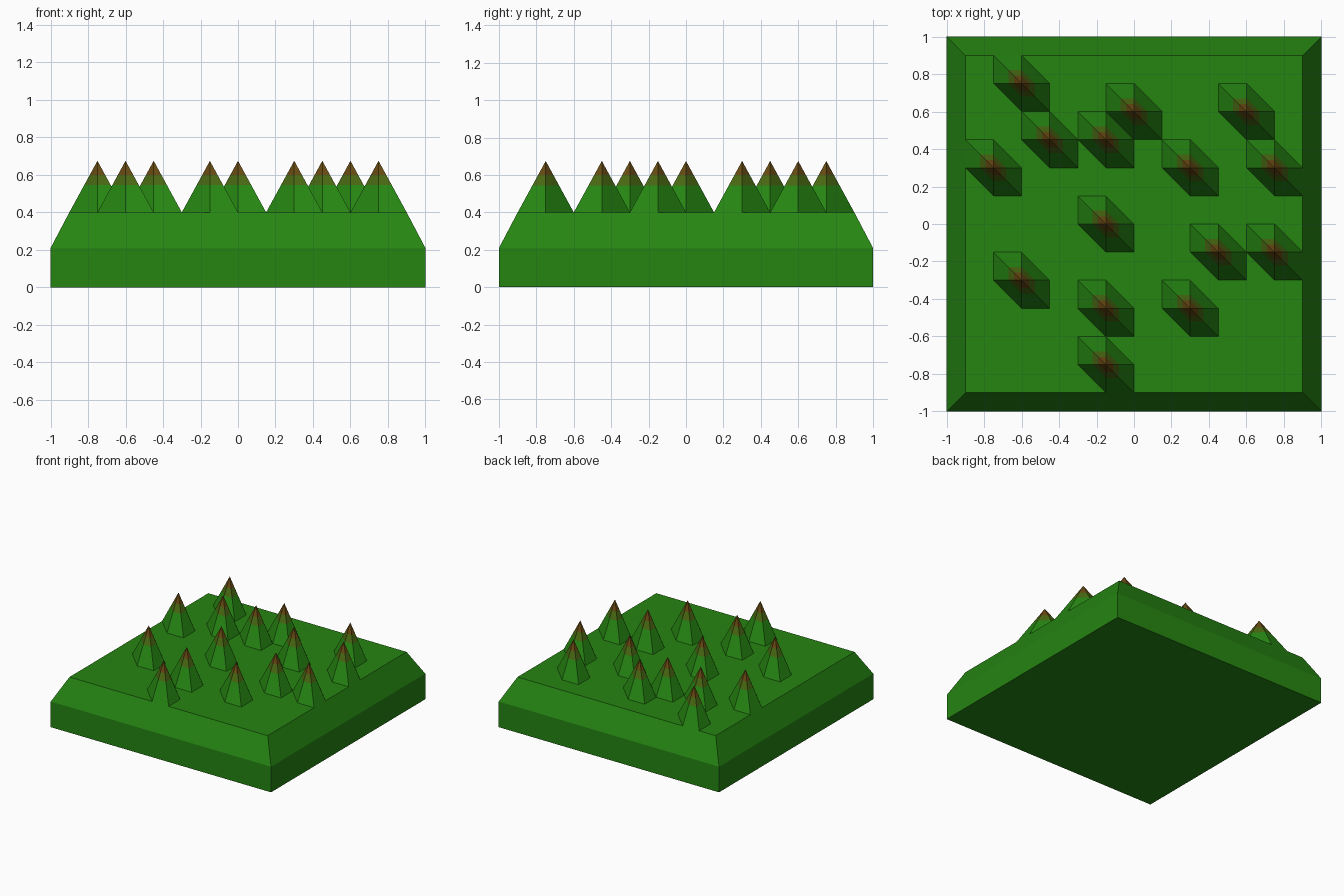
import bpy, bmesh

if "Cube" in bpy.data.objects:
    bpy.data.objects.remove(bpy.data.objects["Cube"])

CELL = 0.15                       # terrain grid step
Z_EDGE, Z_TOP, Z_PEAK = 0.21, 0.40, 0.675


def material(name, rgb):
    m = bpy.data.materials.new(name)
    m.diffuse_color = (*rgb, 1)
    m.use_nodes = True
    m.node_tree.nodes["Principled BSDF"].inputs["Base Color"].default_value = m.diffuse_color
    return m


grass = material("grass green", (0.019, 0.235, 0.006))
olive = material("olive slope", (0.065, 0.135, 0.006))
earth = material("earth brown", (0.13, 0.065, 0.006))


def finish(bm, name, mats):
    bmesh.ops.recalc_face_normals(bm, faces=bm.faces)
    me = bpy.data.meshes.new(name)
    bm.to_mesh(me)
    bm.free()
    for m in mats:
        me.materials.append(m)
    ob = bpy.data.objects.new(name, me)
    bpy.context.collection.objects.link(ob)
    return ob


# Ground block with sloping upper rim
bm = bmesh.new()
rings = []
for half, z in ((1, 0), (1, Z_EDGE), (0.9, Z_TOP)):
    rings.append([bm.verts.new((sx * half, sy * half, z))
                  for sx, sy in ((-1, -1), (1, -1), (1, 1), (-1, 1))])
for lo, hi in zip(rings, rings[1:]):
    for i in range(4):
        j = (i + 1) % 4
        bm.faces.new((lo[i], lo[j], hi[j], hi[i]))
bm.faces.new(rings[0][::-1])
bm.faces.new(rings[-1])
finish(bm, "ground_block", [grass])

# Peaks, one per raised grid point (grid columns and rows)
PEAKS = [(-4, 5), (0, 4), (4, 4), (-5, 2), (-3, 3), (-1, 3), (2, 2), (5, 2),
         (-1, 0), (3, -1), (5, -1), (-4, -2), (-1, -3), (2, -3), (-1, -5)]
# Foot outline: grid cells split along one diagonal give six slopes
FOOT = [(1, 0), (0, 1), (-1, 1), (-1, 0), (0, -1), (1, -1)]

for n, (gx, gy) in enumerate(PEAKS, 1):
    bm = bmesh.new()
    apex = bm.verts.new((gx * CELL, gy * CELL, Z_PEAK))
    foot = [bm.verts.new(((gx + dx) * CELL, (gy + dy) * CELL, Z_TOP))
            for dx, dy in FOOT]
    for i in range(6):
        bm.faces.new((foot[i], foot[(i + 1) % 6], apex))
    # Cut bands for the bare earth near the tip
    for z in (0.545, 0.60):
        bmesh.ops.bisect_plane(bm, geom=bm.verts[:] + bm.edges[:] + bm.faces[:],
                               plane_co=(0, 0, z), plane_no=(0, 0, 1))
    for f in bm.faces:
        z = f.calc_center_median().z
        f.material_index = 2 if z > 0.60 else 1 if z > 0.545 else 0
    finish(bm, f"peak_{n:02d}", [grass, olive, earth])
